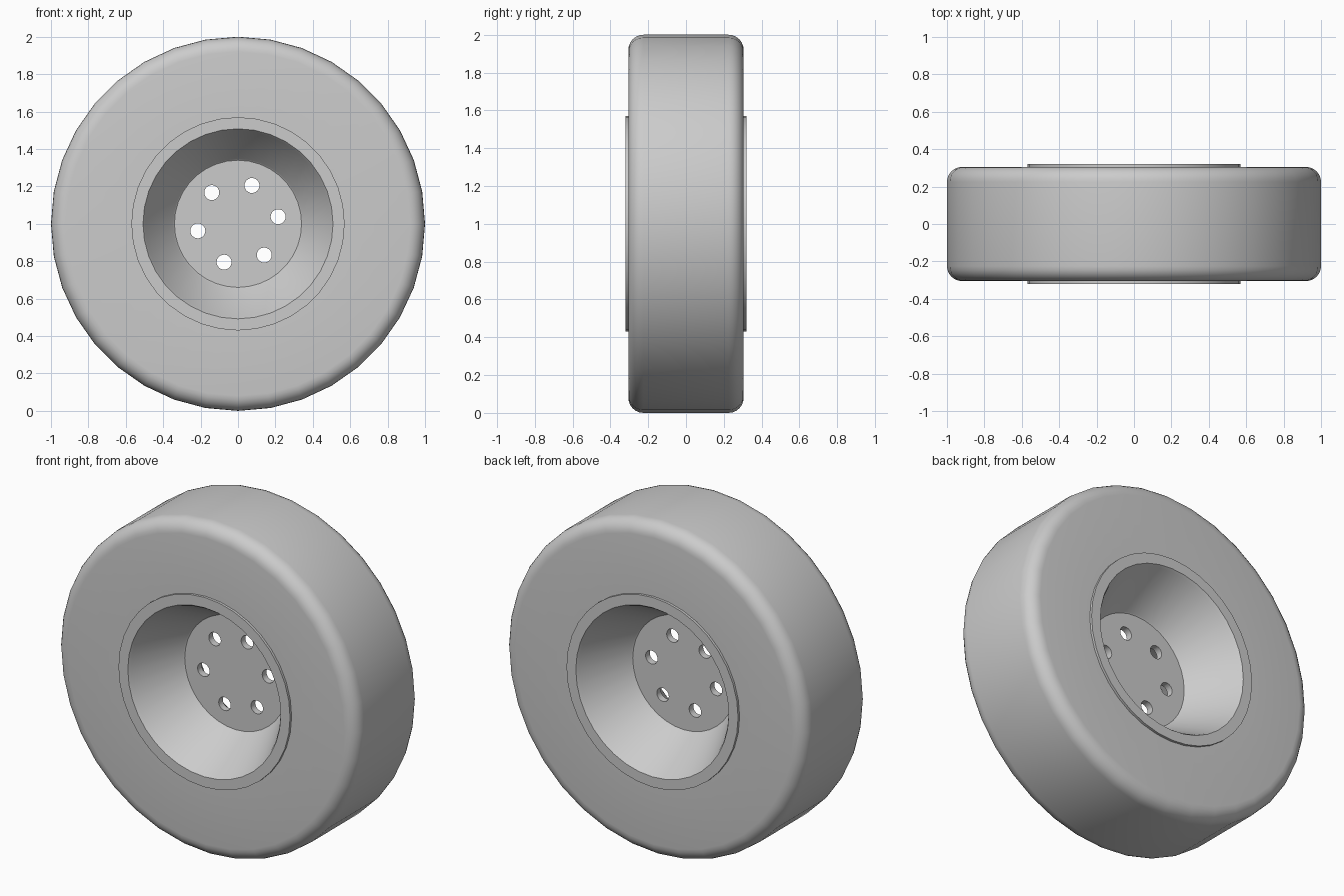
import bpy, bmesh, math
from mathutils import Matrix, Vector

cube = bpy.data.objects.get("Cube")
if cube:
    bpy.data.objects.remove(cube, do_unlink=True)

CENTRE = Vector((0, 0, 1))
SEGMENTS = 36

grey = bpy.data.materials.new("light grey")
grey.use_nodes = True
colour = (0.6, 0.6, 0.6, 1)
grey.diffuse_color = colour
grey.node_tree.nodes["Principled BSDF"].inputs["Base Color"].default_value = colour


def make_object(name, bm):
    bmesh.ops.recalc_face_normals(bm, faces=bm.faces)
    mesh = bpy.data.meshes.new(name)
    bm.to_mesh(mesh)
    bm.free()
    mesh.materials.append(grey)
    obj = bpy.data.objects.new(name, mesh)
    obj.location = CENTRE
    bpy.context.collection.objects.link(obj)
    return obj


def lathe(name, profile, closed):
    """Spin (radius, y) points about the y axis."""
    bm = bmesh.new()
    verts = [bm.verts.new((r, y, 0)) for r, y in profile]
    edges = [bm.edges.new(pair) for pair in zip(verts, verts[1:])]
    if closed:
        edges.append(bm.edges.new((verts[-1], verts[0])))
    bmesh.ops.spin(bm, geom=verts + edges, axis=(0, 1, 0), cent=(0, 0, 0),
                   angle=math.tau, steps=SEGMENTS, use_merge=True)
    bmesh.ops.remove_doubles(bm, verts=bm.verts, dist=0.0001)
    return make_object(name, bm)


def select_only(obj):
    bpy.ops.object.select_all(action='DESELECT')
    obj.select_set(True)
    bpy.context.view_layer.objects.active = obj


def mirrored(half):
    """Complete a profile with its reflection across y = 0."""
    return half + [(r, -y) for r, y in reversed(half)]


# Tyre: wide ring with rounded shoulders
half_width, shoulder = 0.305, 0.08
arc = [math.radians(90 - 15 * i) for i in range(7)]
tyre_half = [(0.53, half_width)] + [
    (1 - shoulder + shoulder * math.cos(a),
     half_width - shoulder + shoulder * math.sin(a)) for a in arc]
tyre = lathe("tyre", mirrored(tyre_half), closed=True)

# Rim: thin centre disc, conical dish on both sides, flat lip, hidden barrel
rim_half = [(0, 0.02), (0.34, 0.02), (0.348, 0.026), (0.497, 0.305),
            (0.508, 0.32), (0.57, 0.32), (0.57, 0.3), (0.535, 0.3)]
rim = lathe("rim", mirrored(rim_half), closed=False)

# Bolt holes: six round cuts through the centre disc
bm = bmesh.new()
for i in range(6):
    a = math.radians(10 + 60 * i)
    place = Matrix.Translation((0.218 * math.cos(a), 0, 0.218 * math.sin(a)))
    bmesh.ops.create_cone(bm, cap_ends=True, segments=24, radius1=0.04,
                          radius2=0.04, depth=0.2,
                          matrix=place @ Matrix.Rotation(math.pi / 2, 4, 'X'))
cutter = make_object("bolt_hole_cutter", bm)
cutter.hide_render = True
cut = rim.modifiers.new("bolt_holes", 'BOOLEAN')
cut.operation = 'DIFFERENCE'
cut.solver = 'EXACT'
cut.object = cutter
select_only(rim)
bpy.ops.object.modifier_apply(modifier=cut.name)
bpy.data.objects.remove(cutter, do_unlink=True)

for part in (tyre, rim):
    select_only(part)
    bpy.ops.object.shade_smooth_by_angle(angle=math.radians(30))
